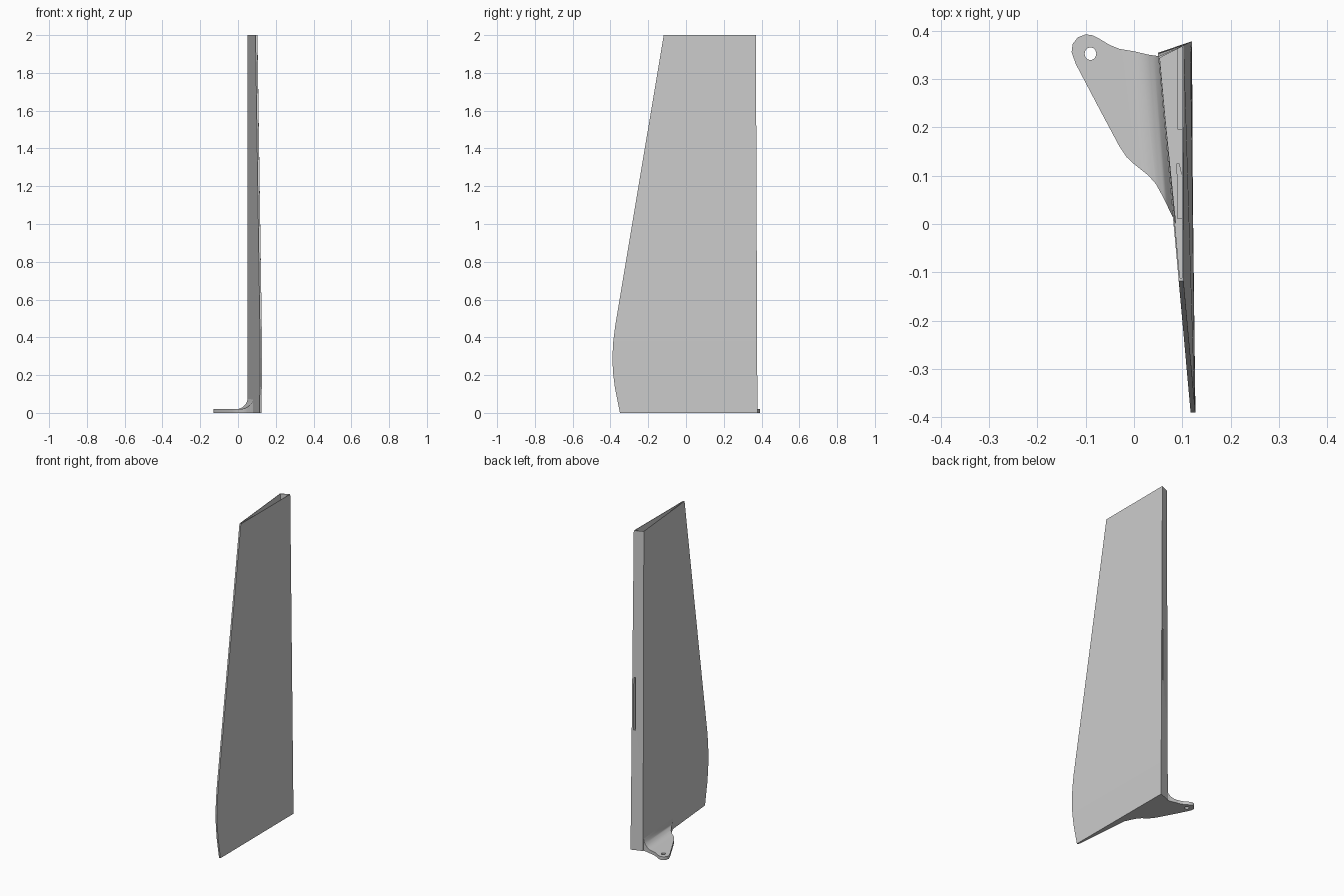
import bpy, bmesh, math
from mathutils import Vector

if "Cube" in bpy.data.objects:
    bpy.data.objects.remove(bpy.data.objects["Cube"])

grey = bpy.data.materials.new("plain grey")
grey.use_nodes = True
colour = (0.6, 0.6, 0.6, 1)
grey.diffuse_color = colour
grey.node_tree.nodes["Principled BSDF"].inputs["Base Color"].default_value = colour


def make(name, bm):
    bmesh.ops.recalc_face_normals(bm, faces=bm.faces)
    mesh = bpy.data.meshes.new(name)
    bm.to_mesh(mesh)
    bm.free()
    mesh.materials.append(grey)
    obj = bpy.data.objects.new(name, mesh)
    bpy.context.collection.objects.link(obj)
    return obj


def prism(name, outline, z0, z1):
    bm = bmesh.new()
    face = bm.faces.new([bm.verts.new((x, y, z0)) for x, y in outline])
    top = bmesh.ops.extrude_face_region(bm, geom=[face])["geom"]
    bmesh.ops.translate(bm, vec=(0, 0, z1 - z0),
                        verts=[v for v in top if isinstance(v, bmesh.types.BMVert)])
    return make(name, bm)


def box(name, x0, x1, y0, y1, z0, z1):
    return prism(name, [(x0, y0), (x1, y0), (x1, y1), (x0, y1)], z0, z1)


def cut(obj, cutter):
    mod = obj.modifiers.new("cut", "BOOLEAN")
    mod.operation, mod.solver, mod.object = "DIFFERENCE", "EXACT", cutter
    cutter.hide_render = True
    cutter.hide_set(True)


def inner_side_x(y):
    return 0.05 + (0.355 - y) * 0.09


# Fin: hollow tapered wedge, open at the top
LEADING = [(-0.35, 0), (-0.362, 0.06), (-0.376, 0.13), (-0.386, 0.21), (-0.39, 0.29),
           (-0.385, 0.38), (-0.375, 0.46), (-0.118, 2)]


def section(lead, z, wall=0):
    front = lead + 2 * wall
    back = 0.378 - 0.004 * z
    pts = [(inner_side_x(front) + wall, front),
           (inner_side_x(front) + 0.01 - wall, front),
           (0.12 - 0.0085 * z - wall, back - wall),
           (0.05 + wall, back - 0.024 - wall)]
    return pts


def loft(bm, rings):
    loops = [[bm.verts.new(p) for p in ring] for ring in rings]
    for a, b in zip(loops, loops[1:]):
        for i in range(4):
            j = (i + 1) % 4
            bm.faces.new((a[i], a[j], b[j], b[i]))
    bm.faces.new(loops[0])
    return loops[-1]


bm = bmesh.new()
WALL = 0.003
outer = loft(bm, [[(x, y, z) for x, y in section(l, z)] for l, z in LEADING])
inner = loft(bm, [[(x, y, max(z, 0.012)) for x, y in section(l, z, WALL)] for l, z in LEADING])
for i in range(4):
    j = (i + 1) % 4
    bm.faces.new((outer[i], outer[j], inner[j], inner[i]))
fin = make("fin_shell", bm)

# Slot in the trailing edge with its pocket inside the fin
slot = box("slot_cutter", 0.093, 0.104, 0.2, 0.45, 0.75, 1.08)
pocket = box("slot_pocket", 0.09, 0.107, 0.195, 0.366, 0.74, 1.09)
cut(fin, slot)
cut(pocket, slot)

# Stiffening rib inside the fin
prism("inner_rib", [(0.09, 0.01), (0.104, 0.01), (0.104, 0.08), (0.094, 0.125), (0.088, 0.125)],
      0.74, 1.09)

# Control horn: flat arm with a flared root against the fin
HORN = [(0.052, 0.347), (0.03, 0.35), (0, 0.357), (-0.03, 0.362), (-0.05, 0.37),
        (-0.07, 0.382), (-0.085, 0.39), (-0.1, 0.392), (-0.116, 0.386), (-0.127, 0.372),
        (-0.129, 0.355), (-0.12, 0.33), (-0.07, 0.235), (-0.03, 0.16), (-0.015, 0.138),
        (0, 0.124), (0.03, 0.1), (0.045, 0.083), (0.06, 0.056), (0.087, 0)]
FLARE = 0.06

bm = bmesh.new()
base = bm.faces.new([bm.verts.new((x, y, 0)) for x, y in HORN])
top = bmesh.ops.extrude_face_region(bm, geom=[base])["geom"]
for v in top:
    if isinstance(v, bmesh.types.BMVert):
        v.co.z = 0.02
# Slice parallel to the fin side, then lift the slices along a quarter round
side = Vector((-1, -0.09, 0)).normalized()
for k in range(1, 11):
    d = FLARE * (k / 10) ** 1.5
    bmesh.ops.bisect_plane(bm, geom=bm.verts[:] + bm.edges[:] + bm.faces[:],
                           plane_co=Vector((0.05, 0.355, 0)) + side * d, plane_no=side)
for v in bm.verts:
    if v.co.z > 0.01:
        d = max(0, (v.co - Vector((0.05, 0.355, 0))).dot(side))
        if d < FLARE:
            v.co.z += FLARE - math.sqrt(FLARE ** 2 - (FLARE - d) ** 2)
horn = make("control_horn", bm)

# Pin hole at the end of the horn
ring = [(-0.09 + 0.012 * math.cos(a), 0.352 + 0.013 * math.sin(a))
        for a in (math.tau * i / 24 for i in range(24))]
cut(horn, prism("hole_cutter", ring, -0.05, 0.05))

bpy.ops.object.select_all(action="DESELECT")
horn.select_set(True)
bpy.context.view_layer.objects.active = horn
bpy.ops.object.shade_smooth_by_angle(angle=math.radians(35))
